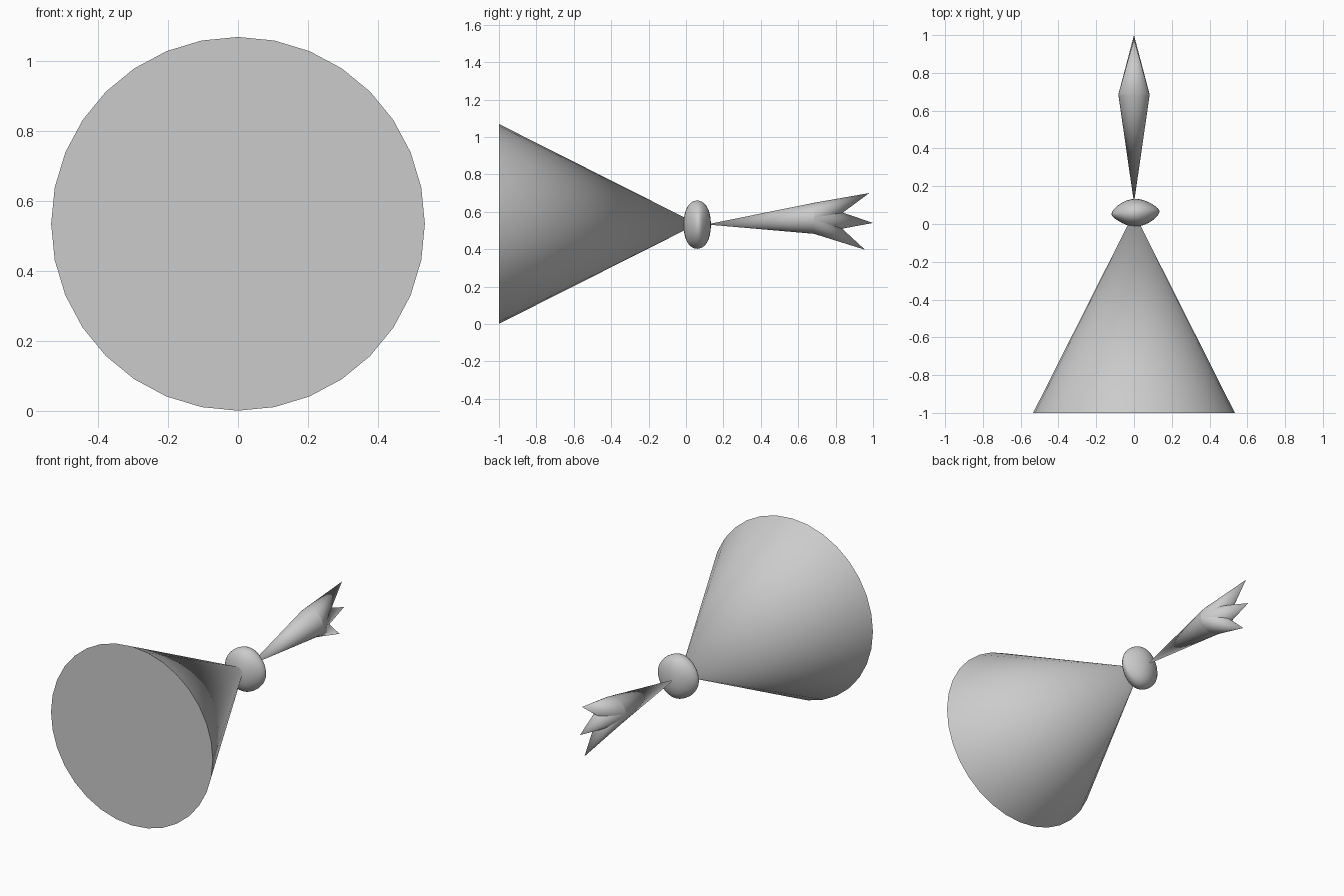
import bpy, bmesh
from math import sin, cos, pi, radians

if "Cube" in bpy.data.objects:
    bpy.data.objects.remove(bpy.data.objects["Cube"])


def finish(name, bm, angle=40):
    bmesh.ops.recalc_face_normals(bm, faces=bm.faces)
    mesh = bpy.data.meshes.new(name)
    bm.to_mesh(mesh)
    bm.free()
    ob = bpy.data.objects.new(name, mesh)
    bpy.context.collection.objects.link(ob)
    bpy.ops.object.select_all(action='DESELECT')
    ob.select_set(True)
    bpy.context.view_layer.objects.active = ob
    bpy.ops.object.shade_smooth_by_angle(angle=radians(angle))
    return ob


def ring(bm, y, z, r, n=32):
    # Upright circle facing along y
    return [bm.verts.new((r * sin(2 * pi * i / n), y, z + r * cos(2 * pi * i / n)))
            for i in range(n)]


def fan(bm, verts, y, z):
    # Cone side from a ring to an apex on x = 0
    tip = bm.verts.new((0, y, z))
    for a, b in zip(verts, verts[1:] + verts[:1]):
        bm.faces.new((a, b, tip))


# Large cone with closed flat front
bm = bmesh.new()
base = ring(bm, -1.0, 0.535, 0.534)
bm.faces.new(base)
fan(bm, base, 0.06, 0.535)
finish("cone_body", bm)

# Lumpy knot: a squashed ball, thinner towards its sides
bm = bmesh.new()
bmesh.ops.create_uvsphere(bm, u_segments=32, v_segments=20, radius=1)
for v in bm.verts:
    x, y, z = v.co
    thick = 0.073 * (1 - 0.35 * x * x + 0.12 * z * z)
    v.co = (0.008 + 0.127 * x * (1 - 0.12 * z * z),
            0.06 + thick * y + 0.008 * x * (1 - abs(y)),
            0.531 + 0.129 * z)
finish("knot", bm, 60)

# Tail: long thin cone widening backwards, ending in three spikes
RING = (0.685, 0.565, 0.083)
bm = bmesh.new()
fan(bm, ring(bm, *RING), 0.11, 0.532)
finish("tail_stem", bm)
for name, y, z in (("upper", 0.98, 0.70), ("middle", 1.0, 0.54), ("lower", 0.957, 0.397)):
    bm = bmesh.new()
    fan(bm, ring(bm, *RING), y, z)
    finish("tail_spike_" + name, bm)
